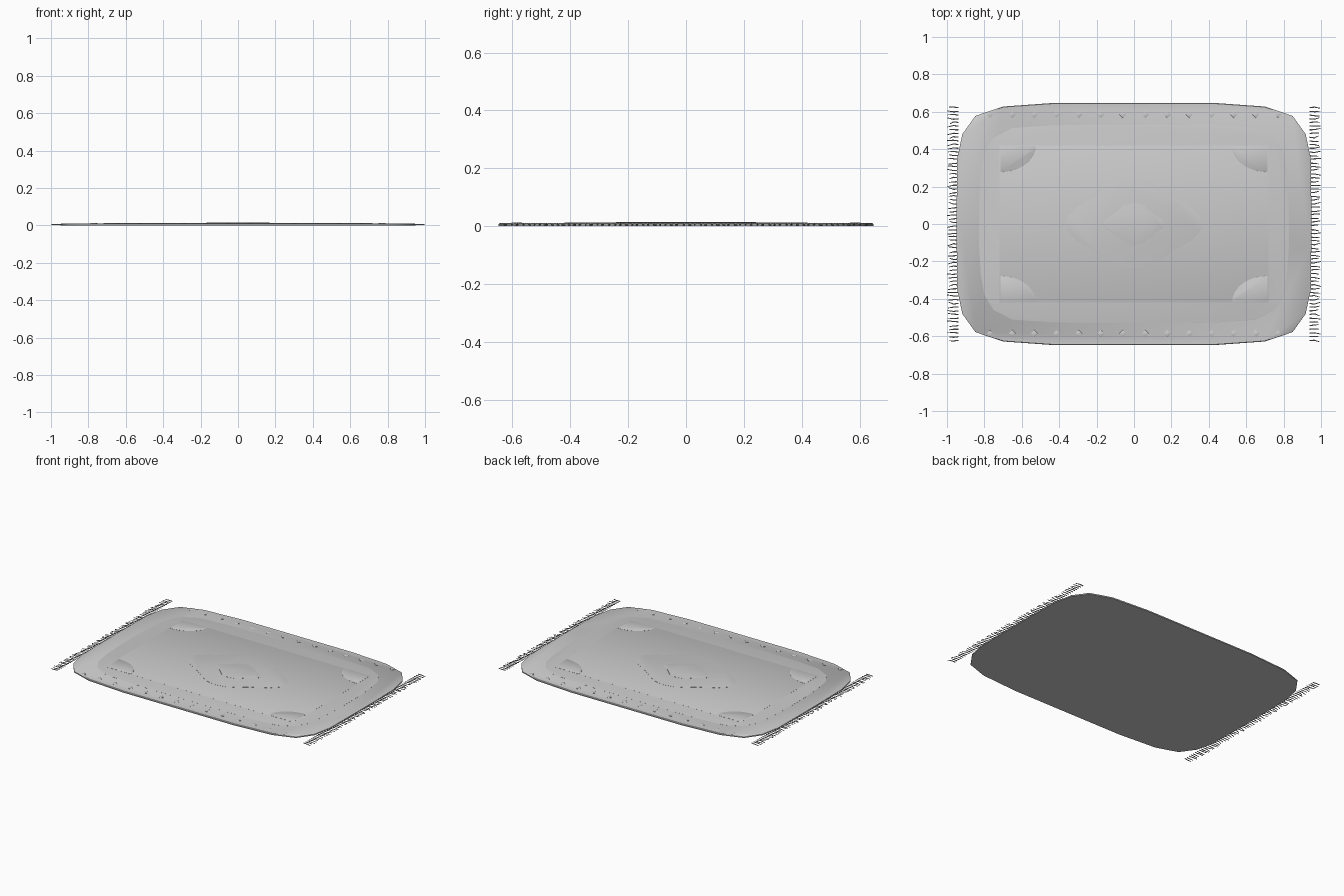
import bpy, bmesh, math, random
from mathutils import Vector

if "Cube" in bpy.data.objects:
    bpy.data.objects.remove(bpy.data.objects["Cube"])

random.seed(4)


def slab(name, outline, z0, z1, inset=0.004):
    """Flat woven layer: outline extruded z0..z1 with a slightly drawn-in top rim."""
    bm = bmesh.new()
    c = Vector((sum(p[0] for p in outline), sum(p[1] for p in outline))) / len(outline)
    rings = []
    for z, d in ((z0, 0), (z0 + (z1 - z0) * 0.7, 0), (z1, inset)):
        ring = []
        for p in outline:
            v = Vector(p)
            v -= (v - c).normalized() * d
            ring.append(bm.verts.new((v.x, v.y, z)))
        rings.append(ring)
    n = len(outline)
    for a, b in zip(rings, rings[1:]):
        for i in range(n):
            j = (i + 1) % n
            bm.faces.new((a[i], a[j], b[j], b[i]))
    bm.faces.new(rings[0][::-1])
    bm.faces.new(rings[-1])
    bmesh.ops.recalc_face_normals(bm, faces=bm.faces)
    return finish(name, bm)


def finish(name, bm):
    me = bpy.data.meshes.new(name)
    bm.to_mesh(me)
    bm.free()
    ob = bpy.data.objects.new(name, me)
    bpy.context.collection.objects.link(ob)
    bpy.context.view_layer.objects.active = ob
    ob.select_set(True)
    bpy.ops.object.shade_smooth_by_angle(angle=math.radians(40))
    ob.select_set(False)
    return ob


def four_way(quarter):
    """Mirror a quarter outline, running from the +x axis to the +y axis, into a loop."""
    pts = list(quarter)
    pts += [(-x, y) for x, y in reversed(quarter)]
    pts += [(-x, -y) for x, y in quarter]
    pts += [(x, -y) for x, y in reversed(quarter)]
    out = []
    for p in pts:
        p = (p[0] + 0.0, p[1] + 0.0)
        if not out or (Vector(p) - Vector(out[-1])).length > 1e-5:
            out.append(p)
    if (Vector(out[0]) - Vector(out[-1])).length < 1e-5:
        out.pop()
    return out


# Rug base with soft corners
base = [(0.948, 0.12), (0.945, 0.35), (0.918, 0.48), (0.848, 0.578),
        (0.70, 0.628), (0.42, 0.648)]
slab("rug_base", four_way(base), 0.0, 0.0105)

# Border panel and central field
border = [(0.83, 0.09), (0.82, 0.26), (0.80, 0.38), (0.75, 0.46),
          (0.65, 0.512), (0.45, 0.526), (0.3, 0.53)]
slab("border_panel", four_way(border), 0.009, 0.0115)
slab("central_field", four_way([(0.72, 0.42)]), 0.0105, 0.0122, 0.002)

# Medallion in two layers
outer = [(0.37, 0), (0.352, 0.04), (0.30, 0.09), (0.20, 0.147),
         (0.13, 0.20), (0.07, 0.233), (0, 0.245)]
inner = [(0.168, 0), (0.15, 0.022), (0.10, 0.056), (0.055, 0.098), (0, 0.112)]
slab("medallion", four_way(outer), 0.0112, 0.0136)
slab("medallion_centre", four_way(inner), 0.0125, 0.0150)

# Quarter-round corner ornaments
for sx in (-1, 1):
    for sy in (-1, 1):
        arc = [(sx * (0.715 - 0.19 * math.cos(a)), sy * (0.418 - 0.14 * math.sin(a)))
               for a in (math.radians(t) for t in range(0, 91, 10))]
        slab("corner_ornament", [(sx * 0.715, sy * 0.418)] + arc, 0.0112, 0.0134, 0.002)

# Small diamonds along the long edges
for sy in (-1, 1):
    for i in range(14):
        x, y, r = -0.77 + i * 1.54 / 13, sy * 0.585, 0.018
        slab("border_diamond", [(x + r, y), (x, y + r), (x - r, y), (x, y - r)],
             0.0095, 0.0125, 0.002)

# Fringe strands at both short ends
for side, name in ((-1, "fringe_left"), (1, "fringe_right")):
    bm = bmesh.new()
    count = 64
    for i in range(count):
        y = -0.622 + 1.244 * i / (count - 1)
        x1 = random.uniform(0.985, 1.0)
        path = [(0.938, y, 0.006), (0.965, y + random.uniform(-.004, .004), 0.0055),
                (x1, y + random.uniform(-.008, .008), 0.004)]
        rings = []
        for (x, py, z), r in zip(path, (0.003, 0.003, 0.002)):
            rings.append([bm.verts.new((side * x, py + r * math.cos(k * math.tau / 6),
                                        z + r * math.sin(k * math.tau / 6)))
                          for k in range(6)])
        for a, b in zip(rings, rings[1:]):
            for k in range(6):
                m = (k + 1) % 6
                bm.faces.new((a[k], a[m], b[m], b[k]))
        bm.faces.new(rings[0])
        bm.faces.new(rings[-1][::-1])
    bmesh.ops.recalc_face_normals(bm, faces=bm.faces)
    finish(name, bm)
